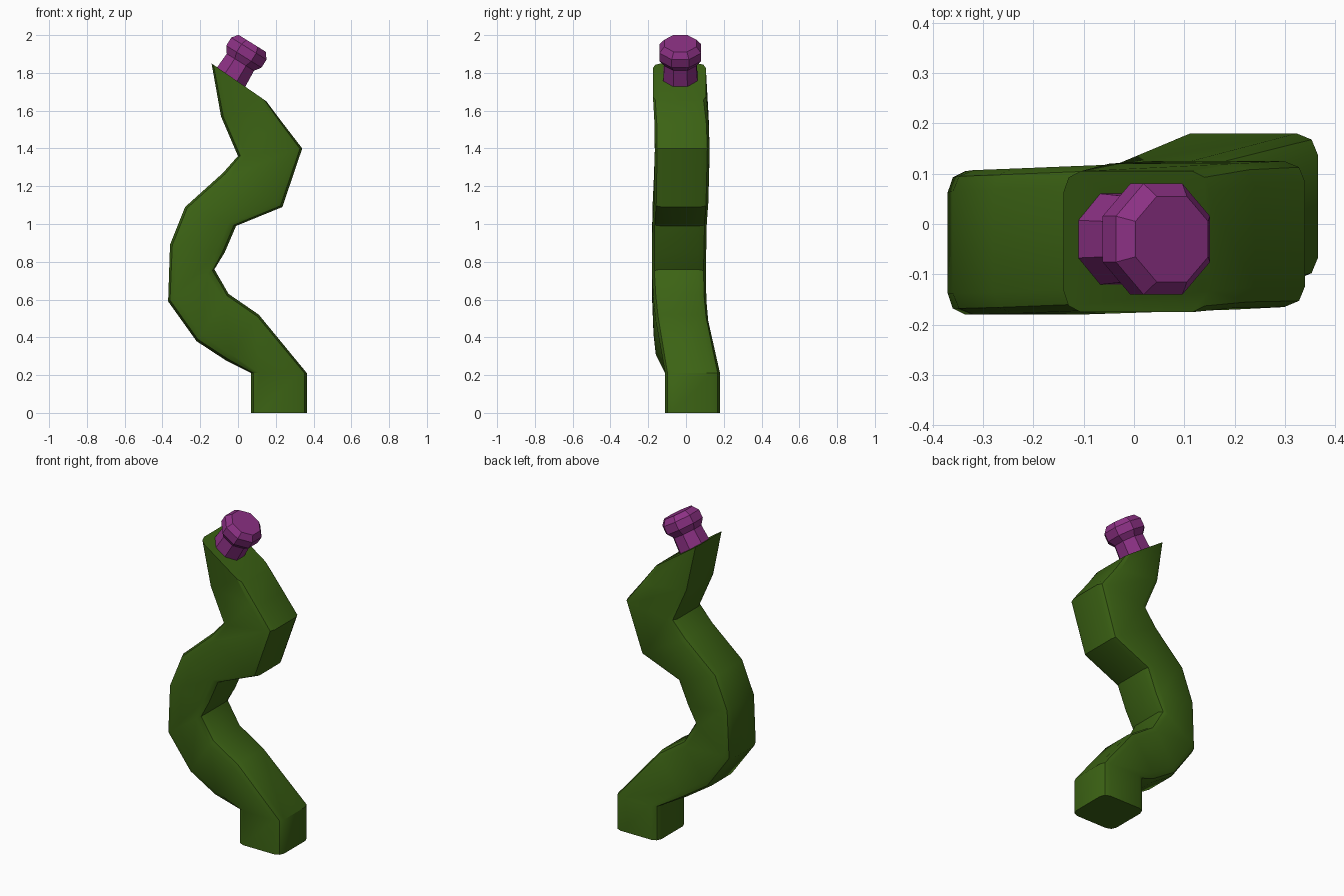
import bpy, bmesh, math
from mathutils import Vector

if "Cube" in bpy.data.objects:
    bpy.data.objects.remove(bpy.data.objects["Cube"])


def loft(name, rings, color):
    """Skin a list of equal-length point rings and cap both ends."""
    bm = bmesh.new()
    loops = [[bm.verts.new(p) for p in ring] for ring in rings]
    n = len(loops[0])
    for a, b in zip(loops, loops[1:]):
        for i in range(n):
            j = (i + 1) % n
            bm.faces.new((a[i], a[j], b[j], b[i]))
    bm.faces.new(loops[0][::-1])
    bm.faces.new(loops[-1])
    bmesh.ops.recalc_face_normals(bm, faces=bm.faces)
    mesh = bpy.data.meshes.new(name)
    bm.to_mesh(mesh)
    bm.free()
    obj = bpy.data.objects.new(name, mesh)
    bpy.context.collection.objects.link(obj)
    mat = bpy.data.materials.new(name + "_color")
    mat.diffuse_color = color
    mat.use_nodes = True
    mat.node_tree.nodes["Principled BSDF"].inputs["Base Color"].default_value = mat.diffuse_color
    mesh.materials.append(mat)
    return obj


def rounded_ring(lx, lz, rx, rz, y0, y1, c=0.042):
    """Square section with rounded corners, spanning left point to right point."""
    left, right = Vector((lx, 0, lz)), Vector((rx, 0, rz))
    u = (right - left).normalized()
    mid = (left + right) / 2 + Vector((0, (y0 + y1) / 2, 0))
    hu, hv = (right - left).length / 2, (y1 - y0) / 2
    pts = []
    for k, (su, sv) in enumerate([(1, 1), (-1, 1), (-1, -1), (1, -1)]):
        for a in (0, 45, 90):
            t = math.radians(k * 90 + a)
            du = su * (hu - c) + c * math.cos(t)
            dv = sv * (hv - c) + c * math.sin(t)
            pts.append(mid + u * du + Vector((0, dv, 0)))
    return pts


# Twisting stem: left x, left z, right x, right z, front y, back y
sections = [
    (0.07, 0.00, 0.365, 0.00, -0.11, 0.18),
    (0.07, 0.21, 0.365, 0.21, -0.11, 0.18),
    (-0.06, 0.275, 0.11, 0.52, -0.16, 0.118),
    (-0.22, 0.38, -0.05, 0.63, -0.172, 0.108),
    (-0.37, 0.59, -0.125, 0.76, -0.18, 0.105),
    (-0.36, 0.89, -0.07, 0.85, -0.18, 0.107),
    (-0.28, 1.09, -0.01, 0.99, -0.178, 0.11),
    (-0.08, 1.27, 0.235, 1.09, -0.17, 0.118),
    (0.00, 1.36, 0.34, 1.40, -0.165, 0.125),
    (-0.09, 1.57, 0.24, 1.53, -0.167, 0.12),
    (-0.14, 1.85, 0.15, 1.65, -0.175, 0.105),
]
stem = loft("stem", [rounded_ring(*s) for s in sections], (0.045, 0.125, 0.007, 1))
bpy.context.view_layer.objects.active = stem
stem.select_set(True)
bpy.ops.object.shade_smooth_by_angle(angle=math.radians(35))

# Octagonal bud on the sloped tip: distance along axis, half width
axis = Vector((0.53, 0, 0.85)).normalized()
side = Vector((axis.z, 0, -axis.x))
base = Vector((-0.035, -0.03, 1.78))
profile = [(-0.03, 0.092), (0.09, 0.085), (0.125, 0.11), (0.175, 0.11), (0.208, 0.085)]
bud_rings = []
for t, w in profile:
    r = w / math.cos(math.pi / 8)
    bud_rings.append([
        base + axis * t
        + side * (r * math.cos(math.pi / 8 + k * math.pi / 4))
        + Vector((0, r * math.sin(math.pi / 8 + k * math.pi / 4), 0))
        for k in range(8)])
loft("bud", bud_rings, (0.26, 0.03, 0.23, 1))
